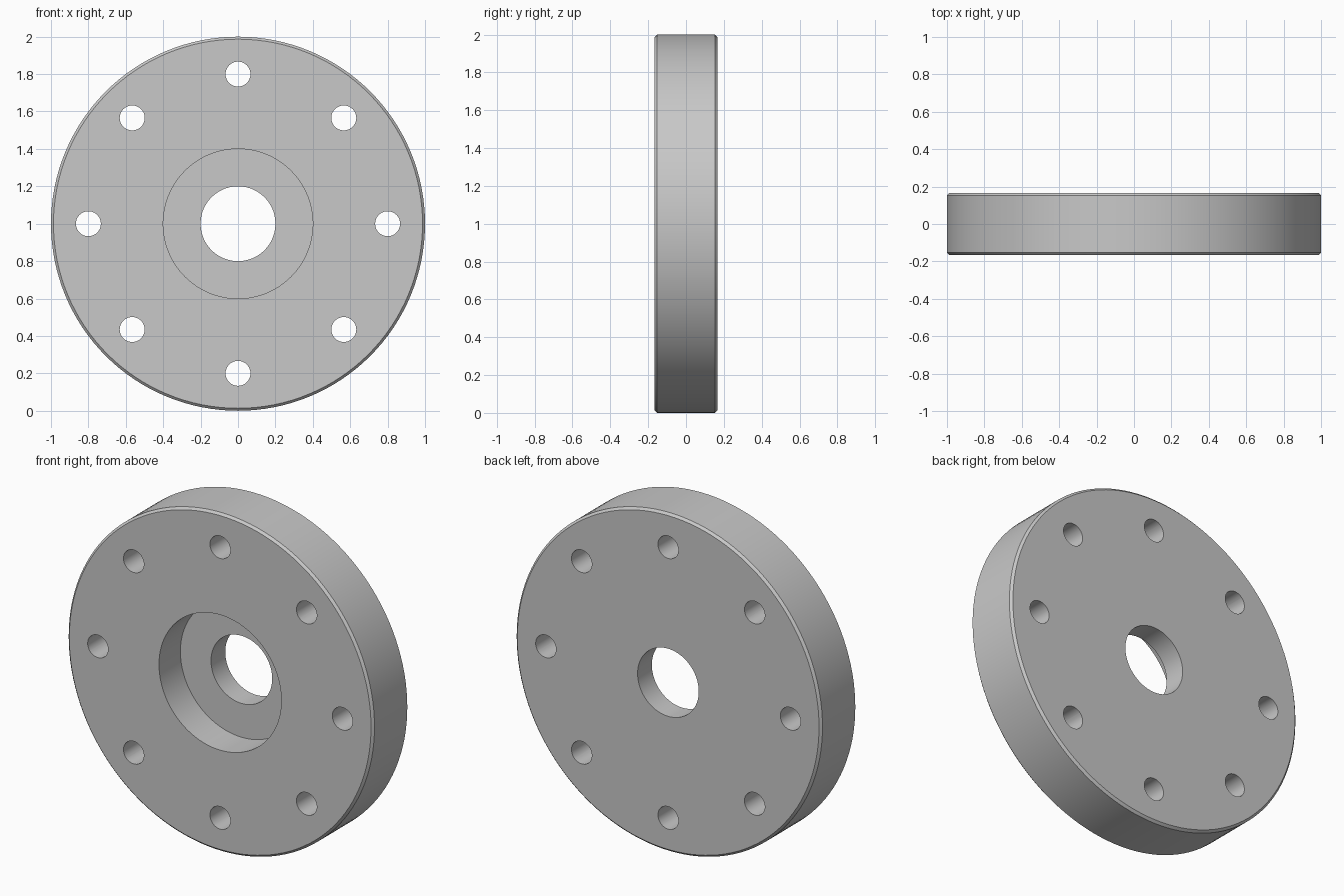
import bpy
import bmesh
import math
from mathutils import Matrix, Vector

if "Cube" in bpy.data.objects:
    bpy.data.objects.remove(bpy.data.objects["Cube"], do_unlink=True)

UNIT = 1 / 75          # outer radius is 75 units
HALF = 12.5            # half the thickness
CENTRE = Vector((0, 0, 1))

steel = bpy.data.materials.new("plain_grey")
steel.use_nodes = True
steel.diffuse_color = (0.58, 0.58, 0.58, 1)
steel.node_tree.nodes["Principled BSDF"].inputs["Base Color"].default_value = steel.diffuse_color


def make_object(name, bm):
    bmesh.ops.recalc_face_normals(bm, faces=bm.faces[:])
    mesh = bpy.data.meshes.new(name)
    bm.to_mesh(mesh)
    bm.free()
    mesh.materials.append(steel)
    obj = bpy.data.objects.new(name, mesh)
    bpy.context.collection.objects.link(obj)
    return obj


# Flange body: turned section with chamfered rim, bore and front counterbore
section = [(15, HALF), (74, HALF), (75, HALF - 1), (75, 1 - HALF), (74, -HALF),
           (30, -HALF), (30, 15 - HALF), (15, 15 - HALF)]
bm = bmesh.new()
ring = [bm.verts.new(CENTRE + Vector((r, y, 0)) * UNIT) for r, y in section]
edges = [bm.edges.new((a, b)) for a, b in zip(ring, ring[1:] + ring[:1])]
bmesh.ops.spin(bm, geom=ring + edges, cent=CENTRE, axis=(0, 1, 0),
               angle=math.tau, steps=128, use_merge=True)
bmesh.ops.remove_doubles(bm, verts=bm.verts[:], dist=1e-5)
flange = make_object("flange_body", bm)

# Bolt holes: eight rods on a circle, cut right through
bm = bmesh.new()
for i in range(8):
    a = math.tau * i / 8
    spot = CENTRE + Vector((math.cos(a), 0, math.sin(a))) * 60 * UNIT
    bmesh.ops.create_cone(
        bm, cap_ends=True, segments=48, radius1=5 * UNIT, radius2=5 * UNIT, depth=1,
        matrix=Matrix.Translation(spot) @ Matrix.Rotation(math.pi / 2, 4, "X"))
cutter = make_object("bolt_hole_cutter", bm)
cutter.hide_render = True

cut = flange.modifiers.new("bolt_holes", "BOOLEAN")
cut.operation = "DIFFERENCE"
cut.solver = "EXACT"
cut.object = cutter

bpy.ops.object.select_all(action="DESELECT")
flange.select_set(True)
bpy.context.view_layer.objects.active = flange
bpy.ops.object.modifier_apply(modifier=cut.name)
bpy.data.objects.remove(cutter, do_unlink=True)
bpy.ops.object.shade_smooth_by_angle(angle=math.radians(30))
